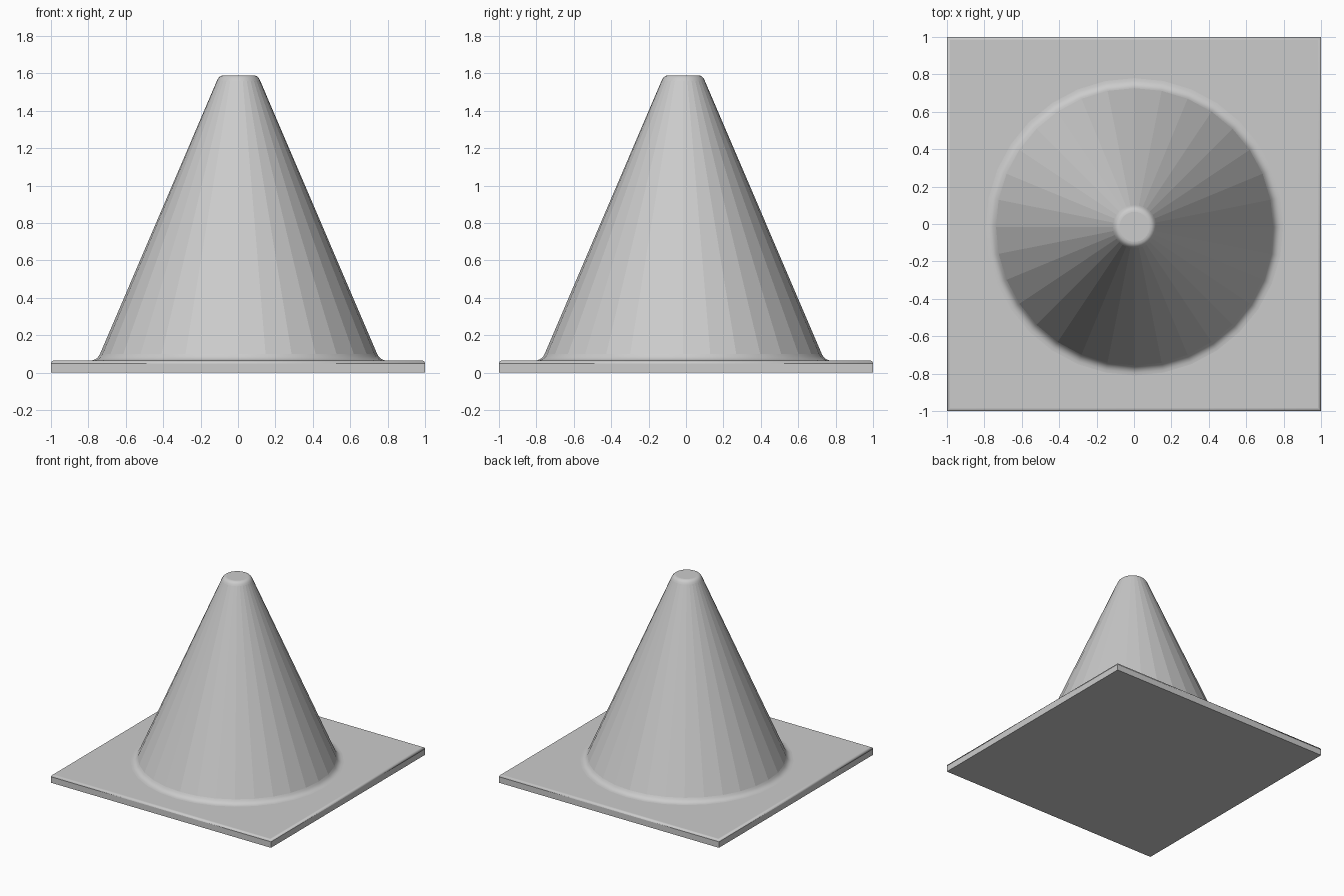
import bpy
import bmesh
import math
from mathutils import Matrix, Vector

cube = bpy.data.objects.get("Cube")
if cube:
    bpy.data.objects.remove(cube, do_unlink=True)

SIDES = 32
PLATE_TOP = 0.065
CONE_TOP = 1.59

grey = bpy.data.materials.new("plain grey")
grey.use_nodes = True
colour = (0.6, 0.6, 0.6, 1)
grey.diffuse_color = colour
grey.node_tree.nodes["Principled BSDF"].inputs["Base Color"].default_value = colour


def finish(bm, name):
    bmesh.ops.recalc_face_normals(bm, faces=bm.faces)
    mesh = bpy.data.meshes.new(name)
    bm.to_mesh(mesh)
    bm.free()
    mesh.materials.append(grey)
    obj = bpy.data.objects.new(name, mesh)
    bpy.context.collection.objects.link(obj)
    return obj


def rounded(start, corner, end, steps=5):
    """Quadratic curve that rounds a profile corner."""
    a, b, c = Vector(start), Vector(corner), Vector(end)
    ts = [i / steps for i in range(steps + 1)]
    return [a * (1 - t) ** 2 + b * 2 * t * (1 - t) + c * t * t for t in ts]


# Square base plate with its upper rim rounded
bm = bmesh.new()
bmesh.ops.create_cube(bm, size=1, matrix=Matrix.Translation((0, 0, PLATE_TOP / 2))
                      @ Matrix.Diagonal((2, 2, PLATE_TOP, 1)))
rim = [e for e in bm.edges if all(v.co.z > PLATE_TOP / 2 for v in e.verts)]
bmesh.ops.bevel(bm, geom=rim, offset=0.016, segments=4, profile=0.5, affect='EDGES')
for f in bm.faces:
    f.smooth = f.calc_area() < 0.05
finish(bm, "base_plate")

# Cone body: flared foot, straight faceted wall, rounded tip
profile = rounded((0.795, PLATE_TOP), (0.757, PLATE_TOP), (0.741, 0.1))
profile += rounded((0.116, 1.56), (0.104, CONE_TOP), (0.08, CONE_TOP))

bm = bmesh.new()
rings = []
for r, z in profile:
    angles = [2 * math.pi * i / SIDES for i in range(SIDES)]
    rings.append([bm.verts.new((r * math.cos(a), r * math.sin(a), z)) for a in angles])
for low, high in zip(rings, rings[1:]):
    for i in range(SIDES):
        j = (i + 1) % SIDES
        f = bm.faces.new((low[i], low[j], high[j], high[i]))
        f.smooth = high[i].co.z - low[i].co.z < 0.5
bm.faces.new(rings[-1])
cone = finish(bm, "cone_body")
cone.location = (0.003, -0.015, 0)
